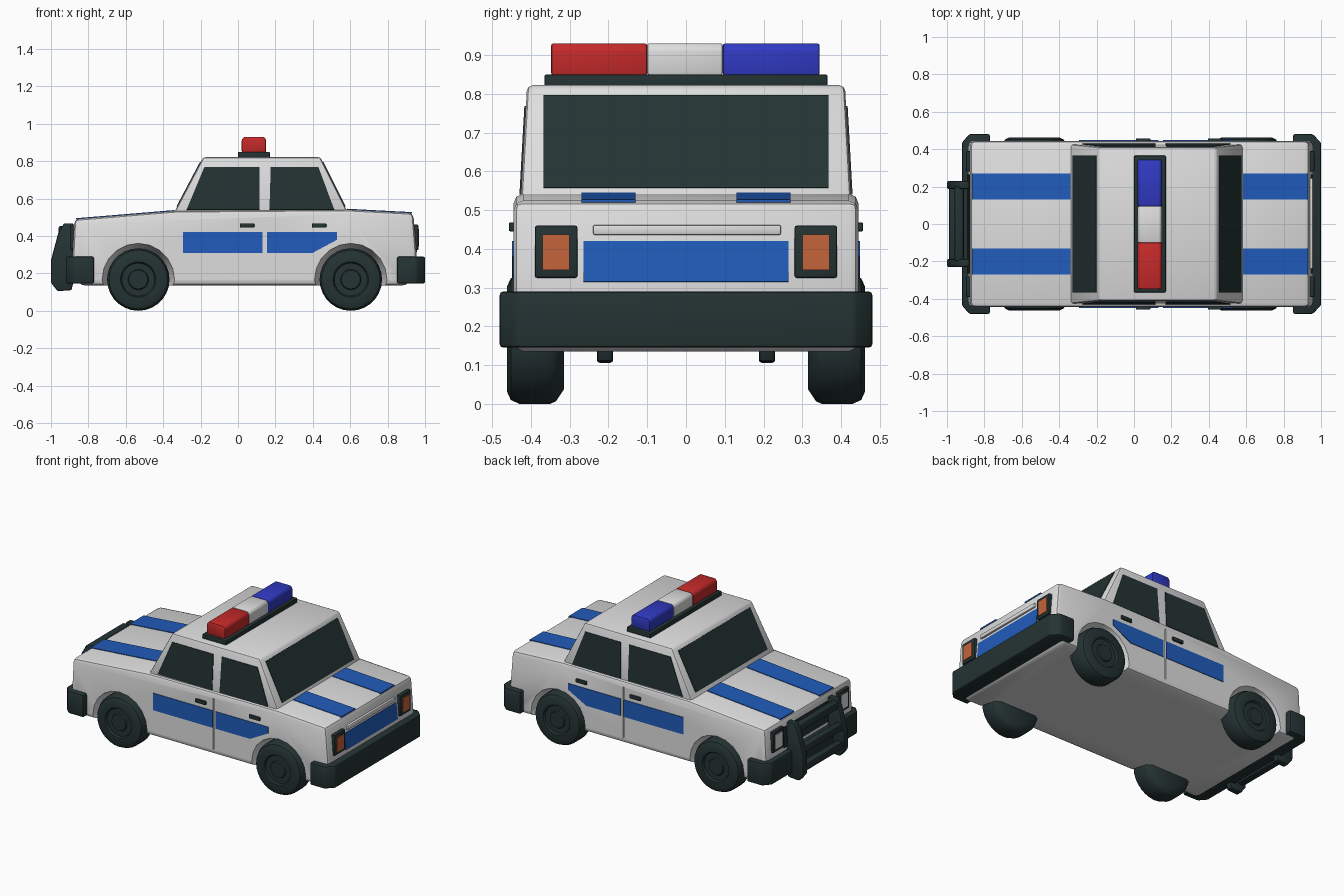
import bpy, bmesh, math
from mathutils import Vector, Matrix

cube = bpy.data.objects.get("Cube")
if cube:
    bpy.data.objects.remove(cube, do_unlink=True)


def material(name, *rgb):
    m = bpy.data.materials.new(name)
    m.use_nodes = True
    m.diffuse_color = (*rgb, 1)
    m.node_tree.nodes["Principled BSDF"].inputs["Base Color"].default_value = (*rgb, 1)
    return m


WHITE = material("white_paint", 0.73, 0.73, 0.73)
BLUE = material("stripe_blue", 0.015, 0.107, 0.5)
DARK = material("dark_rubber_and_glass", 0.018, 0.033, 0.033)
ORANGE = material("lamp_orange", 0.56, 0.125, 0.042)
RED = material("beacon_red", 0.56, 0.023, 0.023)
BEACON_BLUE = material("beacon_blue", 0.03, 0.042, 0.55)


def activate(ob):
    bpy.ops.object.select_all(action='DESELECT')
    ob.select_set(True)
    bpy.context.view_layer.objects.active = ob


def finish(name, bm, mat, bevel=0, segments=2, smooth=True):
    bmesh.ops.recalc_face_normals(bm, faces=bm.faces)
    me = bpy.data.meshes.new(name)
    bm.to_mesh(me)
    bm.free()
    me.materials.append(mat)
    ob = bpy.data.objects.new(name, me)
    bpy.context.collection.objects.link(ob)
    activate(ob)
    if bevel:
        mod = ob.modifiers.new("Bevel", 'BEVEL')
        mod.width, mod.segments, mod.limit_method = bevel, segments, 'ANGLE'
        bpy.ops.object.modifier_apply(modifier=mod.name)
    if smooth:
        bpy.ops.object.shade_smooth_by_angle(angle=math.radians(35))
    return ob


def loft(name, ring_a, ring_b, mat, **kw):
    """Solid between two matching outlines."""
    bm = bmesh.new()
    a = [bm.verts.new(p) for p in ring_a]
    b = [bm.verts.new(p) for p in ring_b]
    bm.faces.new(a)
    bm.faces.new(b)
    for i in range(len(a)):
        j = (i + 1) % len(a)
        bm.faces.new((a[i], a[j], b[j], b[i]))
    return finish(name, bm, mat, **kw)


def side_prism(name, pts, y0, y1, mat, **kw):
    return loft(name, [(x, y0, z) for x, z in pts], [(x, y1, z) for x, z in pts], mat, **kw)


def plan_prism(name, pts, z0, z1, mat, **kw):
    return loft(name, [(x, y, z0) for x, y in pts], [(x, y, z1) for x, y in pts], mat, **kw)


def box(name, x, y, z, mat, **kw):
    return side_prism(name, [(x[0], z[0]), (x[1], z[0]), (x[1], z[1]), (x[0], z[1])], *y, mat, **kw)


def plate(name, pts, mat, t=0.004):
    """Thin panel lying on a surface."""
    p = [Vector(q) for q in pts]
    n = (p[1] - p[0]).cross(p[2] - p[0]).normalized() * t
    return loft(name, [q - n for q in p], [q + n for q in p], mat, smooth=False)


def cross_plate(name, a, b, y0, y1, mat):
    """Panel spanning the car's width between two (x, z) points."""
    return plate(name, [(a[0], y0, a[1]), (a[0], y1, a[1]),
                        (b[0], y1, b[1]), (b[0], y0, b[1])], mat)


def subtract(target, cutter):
    cutter.hide_render = True
    activate(target)
    mod = target.modifiers.new("Cut", 'BOOLEAN')
    mod.operation, mod.object, mod.solver = 'DIFFERENCE', cutter, 'EXACT'
    bpy.ops.object.modifier_apply(modifier=mod.name)
    bpy.data.objects.remove(cutter, do_unlink=True)


AXLES = {"front": -0.533, "rear": 0.603}
SIDES = {"left": 1, "right": -1}
HUB_Z = 0.167

# Lower body with flared wheel arches and door seams
body = side_prism("body", [(-0.84, 0.135), (-0.89, 0.2), (-0.875, 0.49), (-0.33, 0.535),
                           (0.575, 0.542), (0.937, 0.523), (0.955, 0.3), (0.95, 0.2),
                           (0.9, 0.135)], -0.445, 0.445, WHITE, bevel=0.025)
for s in SIDES.values():
    for ax in AXLES.values():
        bm = bmesh.new()
        bmesh.ops.create_cone(bm, cap_ends=True, segments=20, radius1=0.165, radius2=0.2, depth=0.14)
        bm.transform(Matrix.Translation((ax, s * 0.4, HUB_Z)) @ Matrix.Rotation(-s * math.pi / 2, 4, 'X'))
        subtract(body, finish("arch_cutter", bm, WHITE))
    subtract(body, box("seam_cutter", (0.133, 0.14), (s * 0.438, s * 0.5), (0.17, 0.5), WHITE))
activate(body)
bpy.ops.object.shade_smooth_by_angle(angle=math.radians(35))

# Cabin
BASE_Z, ROOF_Z = 0.5, 0.822


def rect(x0, x1, y, z):
    return [(x0, -y, z), (x1, -y, z), (x1, y, z), (x0, y, z)]


def front_x(z):
    return -0.355 + 0.17 * (z - BASE_Z) / (ROOF_Z - BASE_Z)


def rear_x(z):
    return 0.6 - 0.16 * (z - BASE_Z) / (ROOF_Z - BASE_Z)


def cabin_y(z):
    return 0.428 - 0.018 * (z - BASE_Z) / (ROOF_Z - BASE_Z)


loft("cabin", rect(front_x(BASE_Z), rear_x(BASE_Z), cabin_y(BASE_Z), BASE_Z),
     rect(front_x(ROOF_Z), rear_x(ROOF_Z), cabin_y(ROOF_Z), ROOF_Z), WHITE, bevel=0.014)
for name, fx in (("windscreen", front_x), ("rear_window", rear_x)):
    cross_plate(name, (fx(0.557), 0.557), (fx(0.795), 0.795), -0.367, 0.367, DARK)

for side, s in SIDES.items():
    # Side glass, door stripes and handles
    panes = {"front": [(-0.275, 0.54), (0.115, 0.54), (0.115, 0.768), (-0.18, 0.768)],
             "rear": [(0.168, 0.54), (0.515, 0.54), (0.43, 0.768), (0.175, 0.768)]}
    bands = {"front": [(-0.295, 0.31), (0.132, 0.31), (0.132, 0.42), (-0.295, 0.42)],
             "rear": [(0.155, 0.31), (0.4, 0.31), (0.53, 0.38), (0.53, 0.42), (0.155, 0.42)]}
    for end in AXLES:
        plate(f"{side}_{end}_window", [(x, s * cabin_y(z), z) for x, z in panes[end]], DARK)
        plate(f"{side}_{end}_door_stripe", [(x, s * 0.445, z) for x, z in bands[end]], BLUE)
    for end, x in (("front", 0.01), ("rear", 0.395)):
        box(f"{side}_{end}_handle", (x, x + 0.077), (s * 0.44, s * 0.457), (0.445, 0.468), DARK, bevel=0.004)

    # Hood and trunk stripes
    y0, y1 = sorted((s * 0.13, s * 0.27))
    cross_plate(f"{side}_hood_stripe", (-0.865, 0.491), (-0.34, 0.5345), y0, y1, BLUE)
    cross_plate(f"{side}_trunk_stripe", (0.583, 0.5416), (0.93, 0.5235), y0, y1, BLUE)

    # Lamps with dark surrounds
    outer, inner = (s * 0.28, s * 0.39), (s * 0.3, s * 0.37)
    box(f"{side}_tail_lamp_frame", (0.92, 0.965), outer, (0.325, 0.46), DARK, bevel=0.006)
    box(f"{side}_tail_lamp", (0.962, 0.969), inner, (0.345, 0.437), ORANGE)
    box(f"{side}_headlamp_frame", (-0.897, -0.85), outer, (0.325, 0.46), DARK, bevel=0.006)
    box(f"{side}_headlamp", (-0.901, -0.894), inner, (0.345, 0.437), WHITE)

    # Wheels
    profile = [(0.315, 0), (0.315, 0.13), (0.335, 0.16), (0.35, 0.167), (0.43, 0.167),
               (0.452, 0.157), (0.462, 0.135), (0.462, 0.095), (0.45, 0.088),
               (0.45, 0.055), (0.458, 0.05), (0.458, 0)]
    for end, ax in AXLES.items():
        bm = bmesh.new()
        vs = [bm.verts.new((ax, s * y, HUB_Z + r)) for y, r in profile]
        edges = [bm.edges.new(pair) for pair in zip(vs, vs[1:])]
        bmesh.ops.spin(bm, geom=vs + edges, cent=(ax, 0, HUB_Z), axis=(0, 1, 0),
                       angle=2 * math.pi, steps=28)
        bmesh.ops.remove_doubles(bm, verts=bm.verts, dist=0.0005)
        finish(f"{side}_{end}_wheel", bm, DARK)

    # Push bar uprights
    side_prism(f"{side}_push_bar_upright",
               [(-1, 0.15), (-0.965, 0.105), (-0.89, 0.11), (-0.87, 0.2), (-0.88, 0.468),
                (-0.93, 0.468), (-0.96, 0.42), (-1, 0.27)], s * 0.188, s * 0.23, DARK, bevel=0.008)

# Push bar rails
for name, x, z in (("upper", -0.935, 0.43), ("middle", -0.965, 0.3), ("lower", -0.965, 0.18)):
    box(f"{name}_push_bar_rail", (x - 0.025, x + 0.025), (-0.2, 0.2), (z - 0.024, z + 0.024), DARK, bevel=0.012)

# Bumpers wrapping round the corners
for name, face, corner, end in (("front", -0.92, -0.88, -0.77), ("rear", 1, 0.955, 0.85)):
    plan_prism(f"{name}_bumper", [(end, -0.481), (corner, -0.481), (face, -0.435), (face, 0.435),
                                  (corner, 0.481), (end, 0.481)], 0.145, 0.29, DARK, bevel=0.01)

# Grille, tail panel and trunk lip
cross_plate("grille", (-0.885, 0.31), (-0.878, 0.44), -0.265, 0.265, DARK)
cross_plate("tail_panel", (0.954, 0.315), (0.944, 0.42), -0.265, 0.265, BLUE)
box("trunk_lip", (0.92, 0.956), (-0.24, 0.245), (0.436, 0.462), WHITE, bevel=0.005)

# Roof beacon bar
box("beacon_base", (0, 0.17), (-0.365, 0.365), (0.815, 0.85), DARK, bevel=0.005)
for name, y0, y1, mat in (("red", -0.348, -0.1, RED), ("clear", -0.1, 0.095, WHITE),
                          ("blue", 0.095, 0.345, BEACON_BLUE)):
    side_prism(f"{name}_beacon", [(0.02, 0.848), (0.15, 0.848), (0.15, 0.915), (0.138, 0.93),
                                  (0.032, 0.93), (0.02, 0.915)], y0, y1, mat, bevel=0.006)
